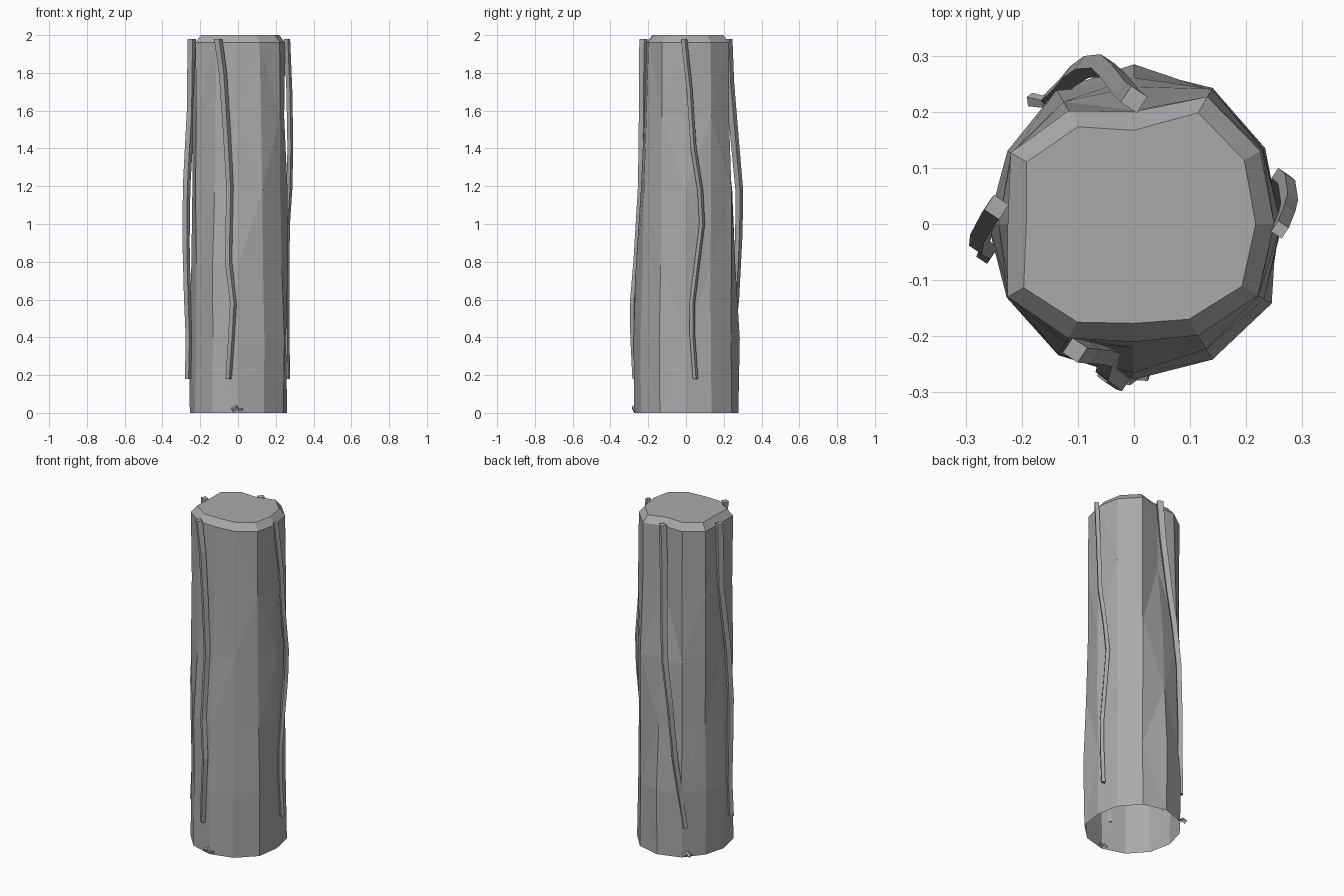
import bpy, bmesh, math, random
from mathutils import Vector

random.seed(4)
if "Cube" in bpy.data.objects:
    bpy.data.objects.remove(bpy.data.objects["Cube"], do_unlink=True)

stone = bpy.data.materials.new("grey_stone")
stone.use_nodes = True
GREY = (0.4, 0.4, 0.41, 1)
stone.diffuse_color = GREY
stone.node_tree.nodes["Principled BSDF"].inputs["Base Color"].default_value = GREY


def finish(bm, name):
    bmesh.ops.recalc_face_normals(bm, faces=bm.faces)
    mesh = bpy.data.meshes.new(name)
    bm.to_mesh(mesh)
    bm.free()
    mesh.materials.append(stone)
    obj = bpy.data.objects.new(name, mesh)
    bpy.context.collection.objects.link(obj)
    return obj


# Trunk: twelve uneven sides, faceted, open underneath, bevelled top
BASE = [.26, .27, .28, .277, .27, .255, .255, .262, .27, .275, .275, .277]
TOP = [.25, .26, .262, .2, .233, .254, .225, .26, .235, .21, .229, .255]
SIDES, LEVELS, SHOULDER = 12, 5, 1.96


def ring(bm, radii, z):
    return [bm.verts.new((r * math.cos(math.tau * i / SIDES),
                          r * math.sin(math.tau * i / SIDES), z))
            for i, r in enumerate(radii)]


def trunk():
    bm = bmesh.new()
    rings = []
    for k in range(LEVELS + 1):
        t = k / LEVELS
        fade = max(0, (t - .2) / .8)
        wobble = .009 if 0 < k < LEVELS else 0
        radii = [b + (a - b) * fade + random.uniform(-wobble, wobble)
                 for b, a in zip(BASE, TOP)]
        if k == LEVELS - 1:
            radii[3] = .203
        rings.append(ring(bm, radii, SHOULDER * t))
    for k in range(LEVELS):
        lo, hi = rings[k], rings[k + 1]
        for i in range(SIDES):
            j = (i + 1) % SIDES
            if (i + k) % 2:
                bm.faces.new((lo[i], lo[j], hi[j]))
                bm.faces.new((lo[i], hi[j], hi[i]))
            else:
                bm.faces.new((lo[i], lo[j], hi[i]))
                bm.faces.new((lo[j], hi[j], hi[i]))
    cap = ring(bm, [r - .033 for r in TOP], 2.0)
    for i in range(SIDES):
        j = (i + 1) % SIDES
        bm.faces.new((rings[-1][i], rings[-1][j], cap[j], cap[i]))
    bm.faces.new(cap)
    return finish(bm, "trunk")


# Vines: square strands following a path, optionally thinning towards the end
def strand(name, path, start, end, flat=True):
    bm = bmesh.new()
    pts = [Vector(p) for p in path]
    loops = []
    for n, p in enumerate(pts):
        r = start + (end - start) * n / (len(pts) - 1)
        if flat:
            u, v = Vector((1, .2, 0)), Vector((-.2, 1, 0))
        else:
            d = (pts[min(n + 1, len(pts) - 1)] - pts[max(n - 1, 0)]).normalized()
            u = d.cross(Vector((.1, .2, 1))).normalized()
            v = d.cross(u)
        loops.append([bm.verts.new(p + s * r) for s in (u, v, -u, -v)])
    for a, b in zip(loops, loops[1:]):
        for i in range(4):
            j = (i + 1) % 4
            bm.faces.new((a[i], a[j], b[j], b[i]))
    bm.faces.new(loops[0])
    bm.faces.new(loops[-1])
    return finish(bm, name)


trunk()
strand("front_vine", [(-.105, -.225, 1.98), (-.08, -.228, 1.8), (-.06, -.23, 1.5),
                      (-.043, -.235, 1.2), (-.05, -.26, .8), (-.025, -.28, .58),
                      (-.035, -.278, .4), (-.05, -.268, .18)], .022, .016)
strand("left_vine", [(.26, -.01, 1.98), (.272, .02, 1.7), (.277, .04, 1.4),
                     (.272, .075, 1.18), (.26, .085, 1), (.258, .06, .8),
                     (.258, .033, .58), (.258, .033, .42), (.262, .05, .18)], .016, .014)
strand("right_vine", [(-.245, .03, 1.98), (-.25, .025, 1.6), (-.272, -.015, 1.2),
                      (-.275, -.035, .9), (-.268, -.04, .6), (-.26, -.045, .4),
                      (-.265, -.055, .18)], .022, .016)
strand("back_vine", [(0, .222, 1.98), (-.012, .232, 1.75), (-.035, .262, 1.4),
                     (-.055, .282, 1.18), (-.085, .28, .95), (-.11, .263, .6),
                     (-.13, .24, .38), (-.15, .222, .18)], .024, .016)

# Small curled sprouts at the foot
for name, x, y in (("front_sprout", 0, -.272), ("back_sprout", -.155, .222)):
    strand(name, [(x - .03, y, .016), (x - .008, y - .004, .03),
                  (x + .004, y + .003, .014), (x + .026, y, .018)], .013, .008, False)
